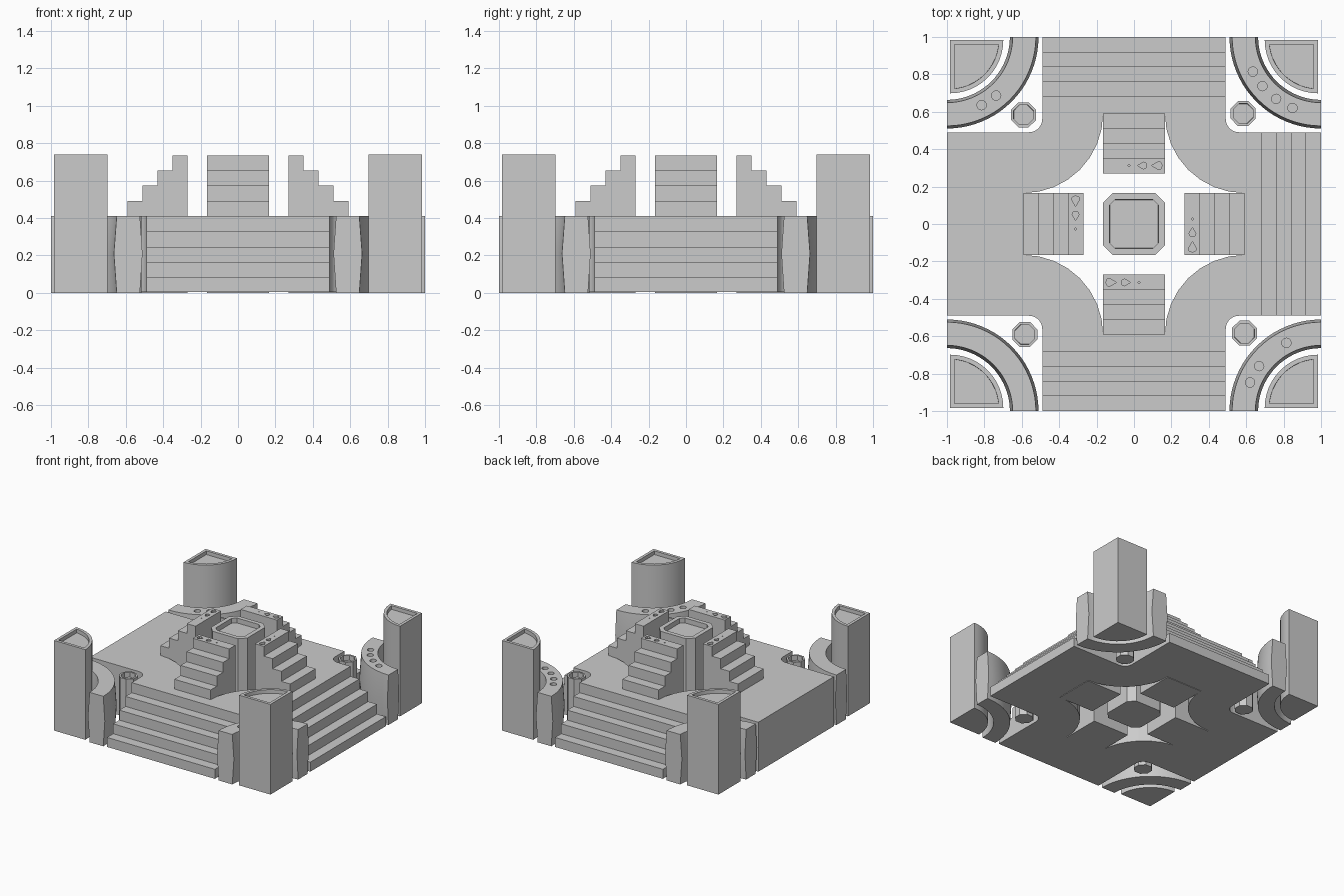
import bpy, bmesh
from math import sin, cos, radians, pi
from mathutils import Matrix

if "Cube" in bpy.data.objects:
    bpy.data.objects.remove(bpy.data.objects["Cube"])

SIDE = Matrix(((0, 0, 1, 0), (1, 0, 0, 0), (0, 1, 0, 0), (0, 0, 0, 1)))  # (y, z) profile along x
TOP = 0.41


def quarter(k):
    return Matrix.Rotation(k * pi / 2, 4, 'Z')


def arc(cx, cy, r, a0, a1, n):
    return [(cx + r * cos(radians(a0 + (a1 - a0) * i / n)),
             cy + r * sin(radians(a0 + (a1 - a0) * i / n))) for i in range(n + 1)]


def four_fold(pts):
    """Repeat a run of plan points in all four quadrants."""
    out = []
    for i in range(4):
        c, s = (1, 0, -1, 0)[i], (0, 1, 0, -1)[i]
        out += [(c * x - s * y, s * x + c * y) for x, y in pts]
    return out


def finish(name, bm, mat):
    bm.transform(mat)
    bmesh.ops.recalc_face_normals(bm, faces=bm.faces[:])
    me = bpy.data.meshes.new(name)
    bm.to_mesh(me)
    bm.free()
    ob = bpy.data.objects.new(name, me)
    bpy.context.collection.objects.link(ob)
    return ob


def prism(name, pts, lo, hi, mat=Matrix(), rim=0, depth=0):
    """Extruded outline, optionally with a sunken top inside a rim."""
    bm = bmesh.new()
    low = [bm.verts.new((x, y, lo)) for x, y in pts]
    high = [bm.verts.new((x, y, hi)) for x, y in pts]
    bm.faces.new(low[::-1])
    top = bm.faces.new(high)
    n = len(pts)
    for i in range(n):
        j = (i + 1) % n
        bm.faces.new((low[i], low[j], high[j], high[i]))
    bm.normal_update()
    if rim:
        bmesh.ops.inset_region(bm, faces=[top], thickness=rim, use_even_offset=True)
        bmesh.ops.inset_region(bm, faces=[top], thickness=0.0005, depth=-depth, use_even_offset=True)
    return finish(name, bm, mat)


def select(ob):
    bpy.ops.object.select_all(action='DESELECT')
    ob.select_set(True)
    bpy.context.view_layer.objects.active = ob


def cut(ob, cutters):
    select(ob)
    for c in cutters:
        m = ob.modifiers.new("cut", 'BOOLEAN')
        m.operation, m.solver, m.object = 'DIFFERENCE', 'EXACT', c
        bpy.ops.object.modifier_apply(modifier=m.name)
        bpy.data.objects.remove(c)


def smooth(ob):
    select(ob)
    bpy.ops.object.shade_smooth_by_angle(angle=radians(20))


# Cross-shaped platform with broad steps and a star-shaped well
platform = prism("platform", four_fold([(1, .49)] + arc(.56, .56, .07, 270, 180, 6) + [(.49, 1)]), .004, TOP)
steps = [(.68, .5), (.68, .327), (.76, .327), (.76, .245), (.84, .245),
         (.84, .163), (.92, .163), (.92, .082), (1.1, .082), (1.1, .5)]
cutters = [prism("step_cutter", steps, -.52, .52, quarter(k) @ SIDE) for k in range(4)]
cutters.append(prism("well_cutter", four_fold(arc(.59, .59, .425, 270, 180, 8)), -.1, .6))
cut(platform, cutters)

# Central pedestal with a shallow basin
prism("pedestal", four_fold([(.165, -.115), (.165, .115), (.115, .165)][1:]), 0, .735, rim=.035, depth=.04)

flight = [(.27, 0), (.59, 0), (.59, .49), (.51, .49), (.51, .573), (.43, .573),
          (.43, .655), (.35, .655), (.35, .735), (.27, .735)]
drop = [(-1, 0), (.3, -.9), (.8, -.7), (1, 0), (.8, .7), (.3, .9)]

for k in range(4):
    q = quarter(k)
    # Inner flight of stairs with drop-shaped sockets on the top tread
    stair = prism(f"inner_stair_{k}", flight, -.165, .165, q @ SIDE)
    cut(stair, [prism("socket_cutter", [(x + s * u, .312 + s * .85 * v) for u, v in drop], .71, .8, q)
                for x, s in ((.122, .028), (.043, .024), (-.028, .006))])

    # Octagonal cup in the inner corner
    cup = [(.583 + .072 * cos(i * pi / 4 + .39), .59 + .072 * sin(i * pi / 4 + .39)) for i in range(8)]
    prism(f"cup_{k}", cup, 0, TOP, q, rim=.014, depth=.04)

    # Curved wall with bulging faces and round holes on top
    bm = bmesh.new()
    profile = [(.352, 0), (.476, 0), (.49, .21), (.476, TOP), (.352, TOP), (.337, .21)]
    n = 20
    rings = []
    for i in range(n + 1):
        a = pi + i * pi / 2 / n
        rings.append([bm.verts.new((1 + r * cos(a), 1 + r * sin(a), z)) for r, z in profile])
    for r0, r1 in zip(rings, rings[1:]):
        for i in range(6):
            j = (i + 1) % 6
            bm.faces.new((r0[i], r0[j], r1[j], r1[i]))
    bm.faces.new(rings[0])
    bm.faces.new(rings[-1][::-1])
    wall = finish(f"curved_wall_{k}", bm, q)
    holes = []
    for a in (207, 220, 234, 248):
        cx, cy = 1 + .41 * cos(radians(a)), 1 + .41 * sin(radians(a))
        holes.append(prism("hole_cutter", arc(cx, cy, .025, 0, 360, 16)[:-1], TOP - .04, .5, q))
    cut(wall, holes)
    smooth(wall)

    # Tall quarter-round corner tower with a sunken top
    tower = prism(f"corner_tower_{k}", [(.983, .983)] + arc(.983, .983, .285, 180, 270, 12),
                  0, .74, q, rim=.024, depth=.03)
    smooth(tower)
